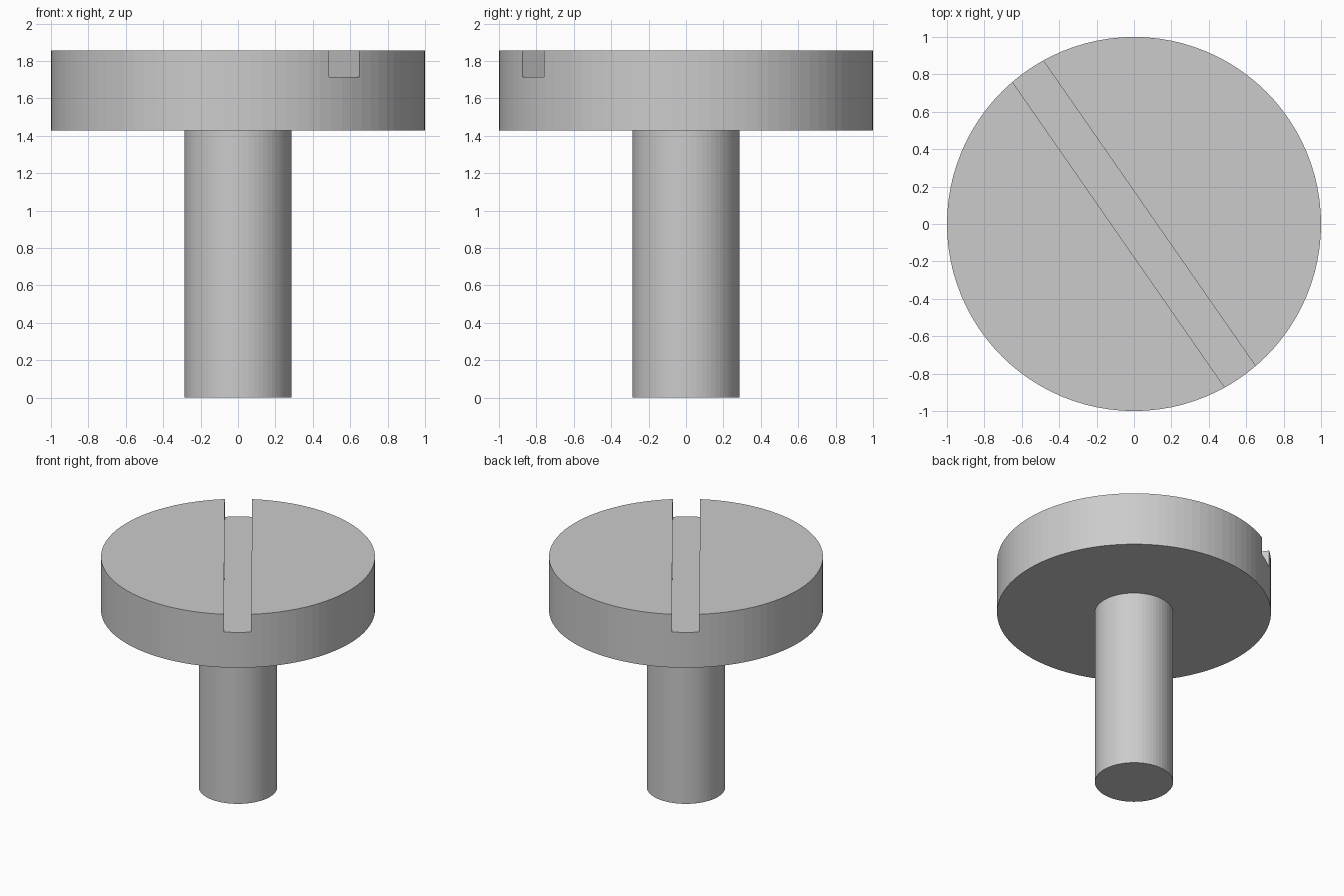
import bpy
import math

if "Cube" in bpy.data.objects:
    bpy.data.objects.remove(bpy.data.objects["Cube"])

steel = bpy.data.materials.new("plain grey")
steel.diffuse_color = (0.6, 0.6, 0.6, 1)
steel.use_nodes = True
steel.node_tree.nodes["Principled BSDF"].inputs["Base Color"].default_value = steel.diffuse_color

SHANK_R, SHANK_H = 0.286, 1.429
HEAD_R, TOP = 1.0, 1.857
SLOT_W, SLOT_D, SLOT_ANGLE = 0.2, 0.143, math.radians(-55.2)


def cylinder(name, radius, z0, z1, sides):
    bpy.ops.mesh.primitive_cylinder_add(
        vertices=sides, radius=radius, depth=z1 - z0, location=(0, 0, (z0 + z1) / 2))
    ob = bpy.context.object
    ob.name = name
    ob.data.materials.append(steel)
    return ob


# Shank and disc head
shank = cylinder("shank", SHANK_R, 0, SHANK_H, 64)
head = cylinder("head", HEAD_R, SHANK_H, TOP, 96)

# Screwdriver slot cut diagonally across the head
bpy.ops.mesh.primitive_cube_add(size=1, location=(0, 0, TOP - SLOT_D + 0.25),
                                rotation=(0, 0, SLOT_ANGLE))
cutter = bpy.context.object
cutter.name = "slot_cutter"
cutter.scale = (3, SLOT_W, 0.5)
cutter.data.materials.append(steel)
cutter.hide_render = True

cut = head.modifiers.new("slot", 'BOOLEAN')
cut.operation = 'DIFFERENCE'
cut.solver = 'EXACT'
cut.object = cutter
bpy.context.view_layer.objects.active = head
bpy.ops.object.modifier_apply(modifier=cut.name)
bpy.data.objects.remove(cutter)
